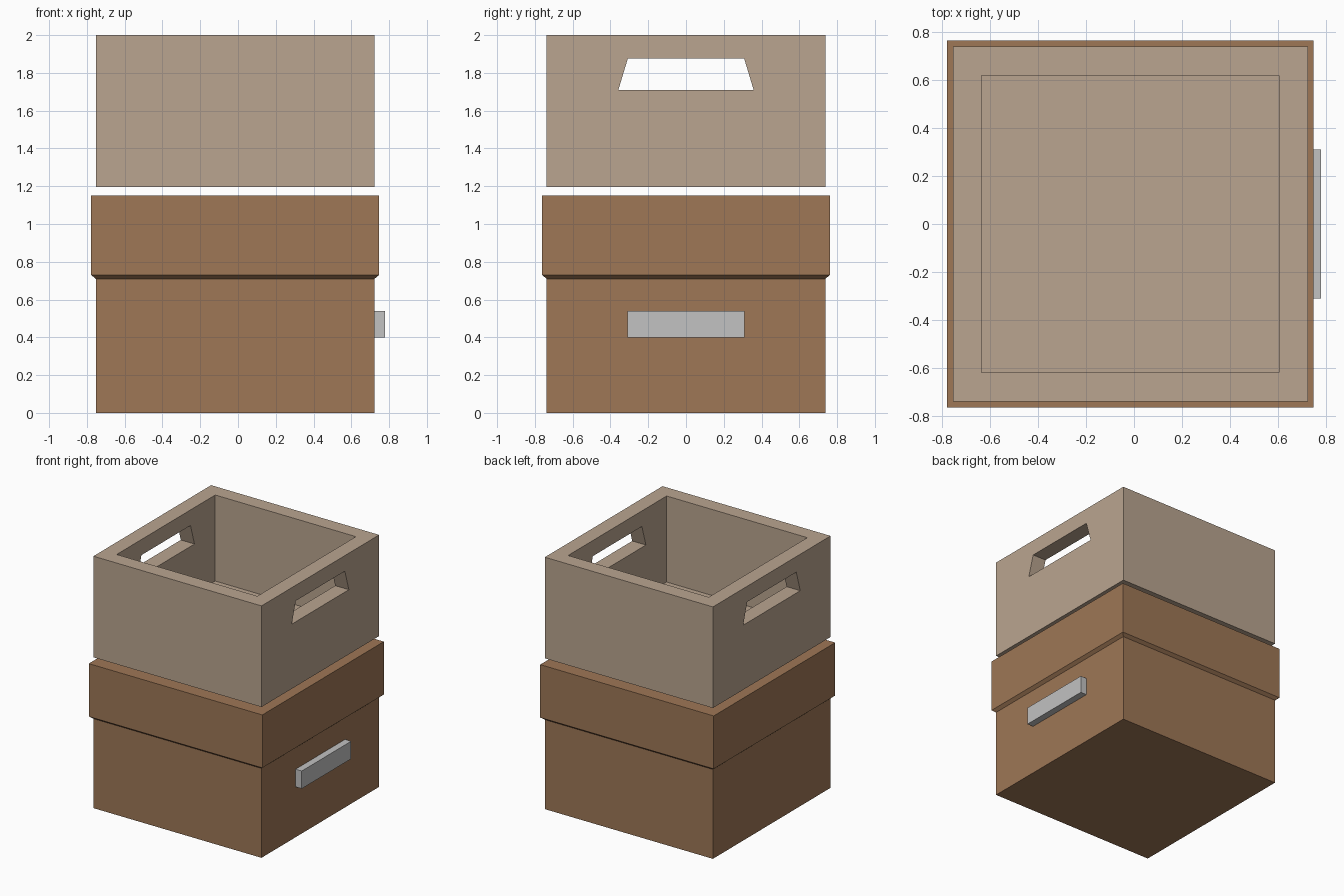
import bpy, bmesh

if "Cube" in bpy.data.objects:
    bpy.data.objects.remove(bpy.data.objects["Cube"])


def material(name, colour):
    m = bpy.data.materials.new(name)
    m.diffuse_color = (*colour, 1)
    m.use_nodes = True
    m.node_tree.nodes["Principled BSDF"].inputs["Base Color"].default_value = m.diffuse_color
    return m


brown = material("cardboard brown", (0.342, 0.184, 0.093))
tan = material("pale tan", (0.491, 0.376, 0.279))
grey = material("light grey", (0.539, 0.539, 0.539))


def loft(name, rings, mat=None):
    """Closed solid through a stack of matching four-point rings."""
    bm = bmesh.new()
    loops = [[bm.verts.new(p) for p in r] for r in rings]
    for a, b in zip(loops, loops[1:]):
        for i in range(4):
            j = (i + 1) % 4
            bm.faces.new((a[i], a[j], b[j], b[i]))
    bm.faces.new(loops[0][::-1])
    bm.faces.new(loops[-1])
    bmesh.ops.recalc_face_normals(bm, faces=bm.faces[:])
    mesh = bpy.data.meshes.new(name)
    bm.to_mesh(mesh)
    bm.free()
    ob = bpy.data.objects.new(name, mesh)
    bpy.context.collection.objects.link(ob)
    if mat:
        mesh.materials.append(mat)
    return ob


def rect(hx, hy, z, cx=-0.015):
    return [(cx - hx, -hy, z), (cx + hx, -hy, z), (cx + hx, hy, z), (cx - hx, hy, z)]


# Lower box with its overhanging, bevel-bottomed lid
W = 0.738
loft("box_body", [rect(W, W, 0), rect(W, W, 0.71)], brown)
loft("box_lid", [rect(W, W, 0.71), rect(0.762, 0.762, 0.73),
                 rect(0.762, 0.762, 1.15)], brown)

# Grey handle on the right side only
loft("handle", [rect(0.027, 0.31, 0.40, 0.75), rect(0.027, 0.31, 0.54, 0.75)], grey)

# Open crate above
crate = loft("open_crate", [rect(W, W, 1.197), rect(W, W, 2.0)], tan)

# Cutters: the inside space and the tapered hand holes through both sides
cavity = loft("cavity_cutter", [rect(0.618, 0.618, 1.317), rect(0.618, 0.618, 2.2)], tan)
holes = loft("hand_hole_cutter", [rect(1.0, 0.358, 1.71), rect(1.0, 0.308, 1.876)], tan)
for cutter in (cavity, holes):
    mod = crate.modifiers.new(cutter.name, "BOOLEAN")
    mod.operation = "DIFFERENCE"
    mod.solver = "EXACT"
    mod.object = cutter
    cutter.hide_render = True
    cutter.display_type = "WIRE"
